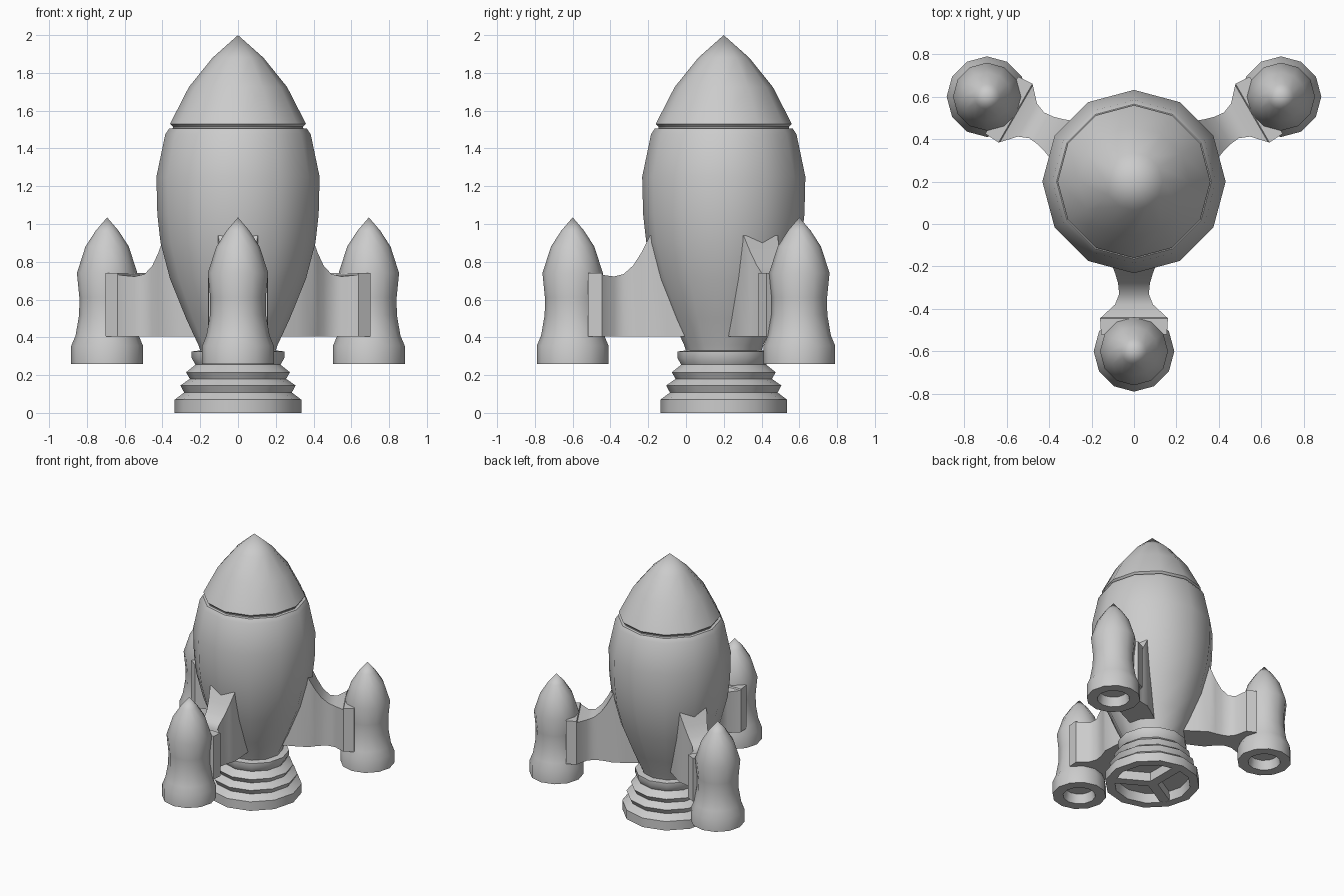
import bpy, bmesh
from math import sin, cos, pi, radians
from mathutils import Matrix

if "Cube" in bpy.data.objects:
    bpy.data.objects.remove(bpy.data.objects["Cube"])

CENTRE = (0, 0.2)      # rocket axis
ARMS = {"right": 30, "left": 150, "front": -90}


def finish(bm, name, angle=35):
    bmesh.ops.recalc_face_normals(bm, faces=bm.faces)
    me = bpy.data.meshes.new(name)
    bm.to_mesh(me)
    bm.free()
    for p in me.polygons:
        p.use_smooth = True
    me.set_sharp_from_angle(angle=radians(angle))
    ob = bpy.data.objects.new(name, me)
    bpy.context.collection.objects.link(ob)
    return ob


def lathe(name, profile, x, y, n=12):
    """Revolve (radius, z) points; radius 0 makes a pole."""
    bm = bmesh.new()
    rings = []
    for r, z in profile:
        k = n if r > 0 else 1
        rings.append([bm.verts.new((x + r * cos(2 * pi * i / n), y + r * sin(2 * pi * i / n), z))
                      for i in range(k)])
    for a, b in zip(rings, rings[1:]):
        for i in range(n):
            j = (i + 1) % n
            if len(a) == 1:
                bm.faces.new((a[0], b[i], b[j]))
            elif len(b) == 1:
                bm.faces.new((a[i], a[j], b[0]))
            else:
                bm.faces.new((a[i], a[j], b[j], b[i]))
    return finish(bm, name)


def place(bm, angle):
    m = Matrix.Translation((*CENTRE, 0)) @ Matrix.Rotation(radians(angle), 4, 'Z')
    bmesh.ops.transform(bm, matrix=m, verts=bm.verts)


# Hull with nose cone and the groove between them
lathe("hull", [(0, 0.3), (0.19, 0.3), (0.21, 0.36), (0.275, 0.5), (0.36, 0.71), (0.41, 0.9),
               (0.427, 1.05), (0.432, 1.25), (0.385, 1.475), (0.365, 1.505), (0.345, 1.507),
               (0.345, 1.515), (0.36, 1.53), (0.26, 1.725), (0.135, 1.88), (0, 2.0)], *CENTRE)

# Ribbed main nozzle with recessed underside
lathe("main_nozzle", [(0, 0.35), (0.205, 0.33), (0.245, 0.325), (0.245, 0.29), (0.225, 0.255),
                      (0.275, 0.215), (0.255, 0.18), (0.305, 0.145), (0.285, 0.108),
                      (0.335, 0.07), (0.335, 0), (0.27, 0), (0.26, 0.07), (0, 0.07)], *CENTRE)

# Three spokes under the nozzle
for i, a in enumerate((90, -30, -150)):
    bm = bmesh.new()
    bmesh.ops.create_cube(bm, size=1, matrix=Matrix.Translation((0.14, 0, 0.04))
                          @ Matrix.Diagonal((0.28, 0.07, 0.078, 1)))
    place(bm, a)
    finish(bm, f"nozzle_spoke_{i + 1}")

# Pylon stations: distance from axis, half width, top height
STATIONS = [(0.2, 0.09, 0.94), (0.3, 0.1, 0.94), (0.39, 0.105, 0.94), (0.435, 0.088, 0.85),
            (0.48, 0.075, 0.78), (0.53, 0.07, 0.735), (0.58, 0.09, 0.722),
            (0.64, 0.155, 0.73), (0.645, 0.16, 0.74), (0.72, 0.155, 0.74)]

for side, angle in ARMS.items():
    # Pylon
    bm = bmesh.new()
    rings = [[bm.verts.new(c) for c in ((u, -w, 0.405), (u, w, 0.405), (u, w, t), (u, -w, t))]
             for u, w, t in STATIONS]
    for a, b in zip(rings, rings[1:]):
        for i in range(4):
            j = (i + 1) % 4
            bm.faces.new((a[i], a[j], b[j], b[i]))
    bm.faces.new(rings[0])
    bm.faces.new(rings[-1])
    place(bm, angle)
    finish(bm, f"{side}_pylon")

    # Booster with hollow nozzle
    x = CENTRE[0] + 0.8 * cos(radians(angle))
    y = CENTRE[1] + 0.8 * sin(radians(angle))
    lathe(f"{side}_booster", [(0, 1.035), (0.06, 0.965), (0.115, 0.88), (0.16, 0.74), (0.147, 0.61),
                              (0.148, 0.52), (0.167, 0.41), (0.19, 0.355), (0.19, 0.26),
                              (0.115, 0.26), (0.1, 0.33), (0, 0.33)], x, y)
